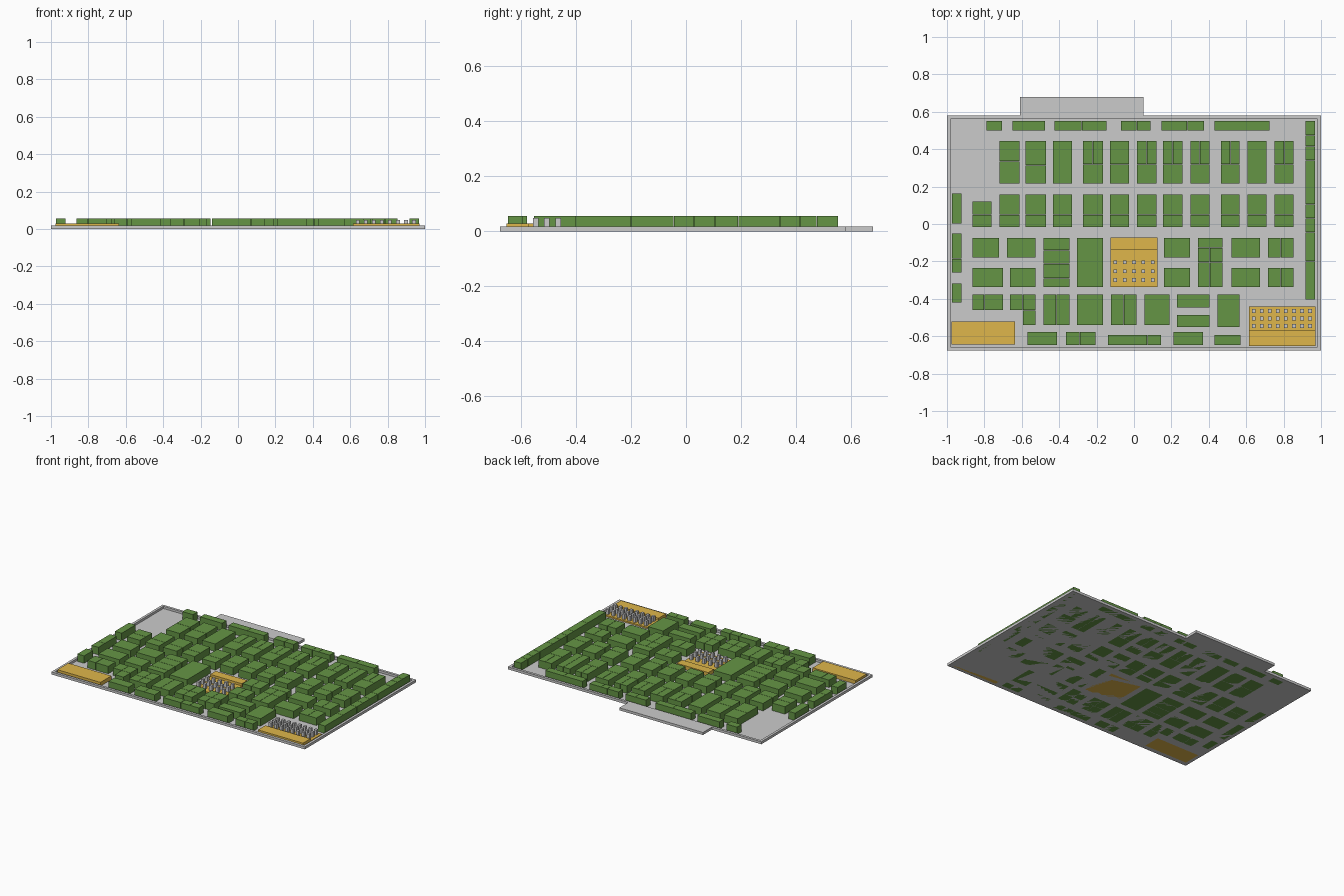
import bpy, bmesh


def material(name, rgb):
    m = bpy.data.materials.new(name)
    m.diffuse_color = (*rgb, 1)
    return m


GREEN = material("booth_green", (0.13, 0.30, 0.06))
YELLOW = material("area_yellow", (0.74, 0.47, 0.07))
TOP = 0.055


def add_box(bm, x0, x1, y0, y1, z0, z1):
    vs = bmesh.ops.create_cube(bm, size=1)["verts"]
    for v in vs:
        v.co.x = x1 if v.co.x > 0 else x0
        v.co.y = y1 if v.co.y > 0 else y0
        v.co.z = z1 if v.co.z > 0 else z0


def boxes(name, items, mat=None):
    bm = bmesh.new()
    for it in items:
        add_box(bm, *it)
    me = bpy.data.meshes.new(name)
    bm.to_mesh(me)
    bm.free()
    ob = bpy.data.objects.new(name, me)
    bpy.context.collection.objects.link(ob)
    if mat:
        me.materials.append(mat)
    return ob


def grid(xs, ys, gap=0.001):
    """Booths filling every cell between consecutive x and y divisions."""
    ys = sorted(ys)
    return [(a + gap, b - gap, c + gap, d - gap, 0, TOP)
            for a, b in zip(xs, xs[1:]) for c, d in zip(ys, ys[1:])]


def row(name, groups, ys):
    items = []
    for xs in groups:
        items += grid(xs, ys)
    boxes(name, items, GREEN)


# Hall floor, low perimeter wall and rear entrance slab
boxes("hall_floor", [(-1, 1, -0.675, 0.58, 0, 0.002)])
boxes("hall_wall", [(-1, 1, -0.675, -0.657, 0, 0.018), (-1, 1, 0.562, 0.58, 0, 0.018),
                    (-1, -0.982, -0.657, 0.562, 0, 0.018), (0.982, 1, -0.657, 0.562, 0, 0.018)])
boxes("entrance_slab", [(-0.61, 0.05, 0.58, 0.68, 0, 0.018)])

# Booths along the back wall
row("back_wall_booths", [(-0.79, -0.705), (-0.65, -0.475), (-0.425, -0.28, -0.145),
                         (-0.07, 0.015, 0.09), (0.145, 0.235, 0.285, 0.375),
                         (0.43, 0.58, 0.725)], (0.50, 0.553))

# Two rows of regular column booths
columns = [(-0.72, -0.61), (-0.58, -0.47), (-0.435, -0.33), (-0.275, -0.165), (-0.13, -0.025),
           (0.015, 0.12), (0.155, 0.26), (0.30, 0.405), (0.465, 0.565), (0.605, 0.71),
           (0.75, 0.855)]
upper, middle = [], []
for i, (a, b) in enumerate(columns):
    mid = (a + b) / 2
    if i in (0, 1):
        upper += grid((a, b), (0.215, 0.335 - 0.02 * i, 0.445))
    elif i == 2:
        upper += grid((a, b), (0.215, 0.445))
    elif i == 9:
        upper += grid((a, mid, b), (0.215, 0.445))
    else:
        upper += grid((a, b), (0.215, 0.32)) + grid((a, mid, b), (0.32, 0.445))
    middle += grid((a, b), (-0.018, 0.05, 0.16))
middle += grid((-0.865, -0.76), (-0.018, 0.05, 0.12))
boxes("upper_row_booths", upper, GREEN)
boxes("middle_row_booths", middle, GREEN)

# Rows either side of the food court
row("court_row_booths", [(-0.865, -0.72), (-0.68, -0.525), (0.16, 0.23, 0.30),
                         (0.52, 0.675), (0.715, 0.785, 0.855)], (-0.18, -0.073))
row("lower_row_booths", [(-0.865, -0.70), (-0.665, -0.525), (0.16, 0.23, 0.30),
                         (0.52, 0.675), (0.715, 0.785, 0.855)], (-0.338, -0.233))
boxes("court_island_booths",
      grid((-0.485, -0.345), (-0.338, -0.29, -0.213, -0.14, -0.073))
      + grid((-0.305, -0.165), (-0.338, -0.073))
      + grid((0.34, 0.475), (-0.127, -0.073))
      + grid((0.34, 0.405, 0.475), (-0.338, -0.205, -0.127)), GREEN)

# Front block of booths
row("front_short_booths", [(-0.865, -0.80, -0.70), (-0.665, -0.595, -0.525)], (-0.462, -0.377))
row("front_double_booths", [(-0.485, -0.415, -0.345), (-0.125, -0.055, 0.015),
                            (0.055, 0.12, 0.19)], (-0.54, -0.465, -0.377))
boxes("front_island_booths",
      grid((-0.595, -0.525), (-0.54, -0.462)) + grid((-0.305, -0.235, -0.165), (-0.54, -0.377))
      + grid((0.23, 0.405), (-0.447, -0.377)) + grid((0.23, 0.405), (-0.553, -0.485))
      + grid((0.445, 0.565), (-0.553, -0.377)), GREEN)

# Booths along the front and side walls
row("front_wall_booths", [(-0.57, -0.41), (-0.365, -0.29, -0.205), (0.21, 0.37)],
    (-0.647, -0.577))
row("front_wall_slim_booths", [(-0.14, 0, 0.07, 0.145), (0.43, 0.505, 0.57)], (-0.647, -0.592))
boxes("left_wall_booths",
      grid((-0.975, -0.92), (0.003, 0.163)) + grid((-0.975, -0.92), (-0.26, -0.185, -0.05))
      + grid((-0.975, -0.92), (-0.42, -0.317)), GREEN)
row("right_wall_booths", [(0.915, 0.97)],
    (0.553, 0.475, 0.415, 0.34, 0.19, 0.105, 0.03, -0.045, -0.2, -0.405))

# Yellow areas: low seating floors with raised platforms
boxes("demo_platform", [(-0.975, -0.635, -0.643, -0.52, 0, 0.028)], YELLOW)
boxes("stage_seating_floor", [(0.615, 0.97, -0.57, -0.44, 0, 0.012)], YELLOW)
boxes("stage_platform", [(0.615, 0.97, -0.653, -0.57, 0, 0.028)], YELLOW)
boxes("food_seating_floor", [(-0.125, 0.125, -0.338, -0.135, 0, 0.012)], YELLOW)
boxes("food_platform", [(-0.125, 0.125, -0.135, -0.073, 0, 0.028)], YELLOW)


# Seats in regular grids
def seats(name, x0, dx, nx, y0, dy, ny, r=0.01):
    boxes(name, [(x0 + i * dx - r, x0 + i * dx + r, y0 + j * dy - r, y0 + j * dy + r, 0.01, 0.048)
                 for i in range(nx) for j in range(ny)])


seats("food_court_seats", -0.1, 0.05, 5, -0.3, 0.048, 3)
seats("stage_seats", 0.64, 0.043, 8, -0.545, 0.04, 3)
